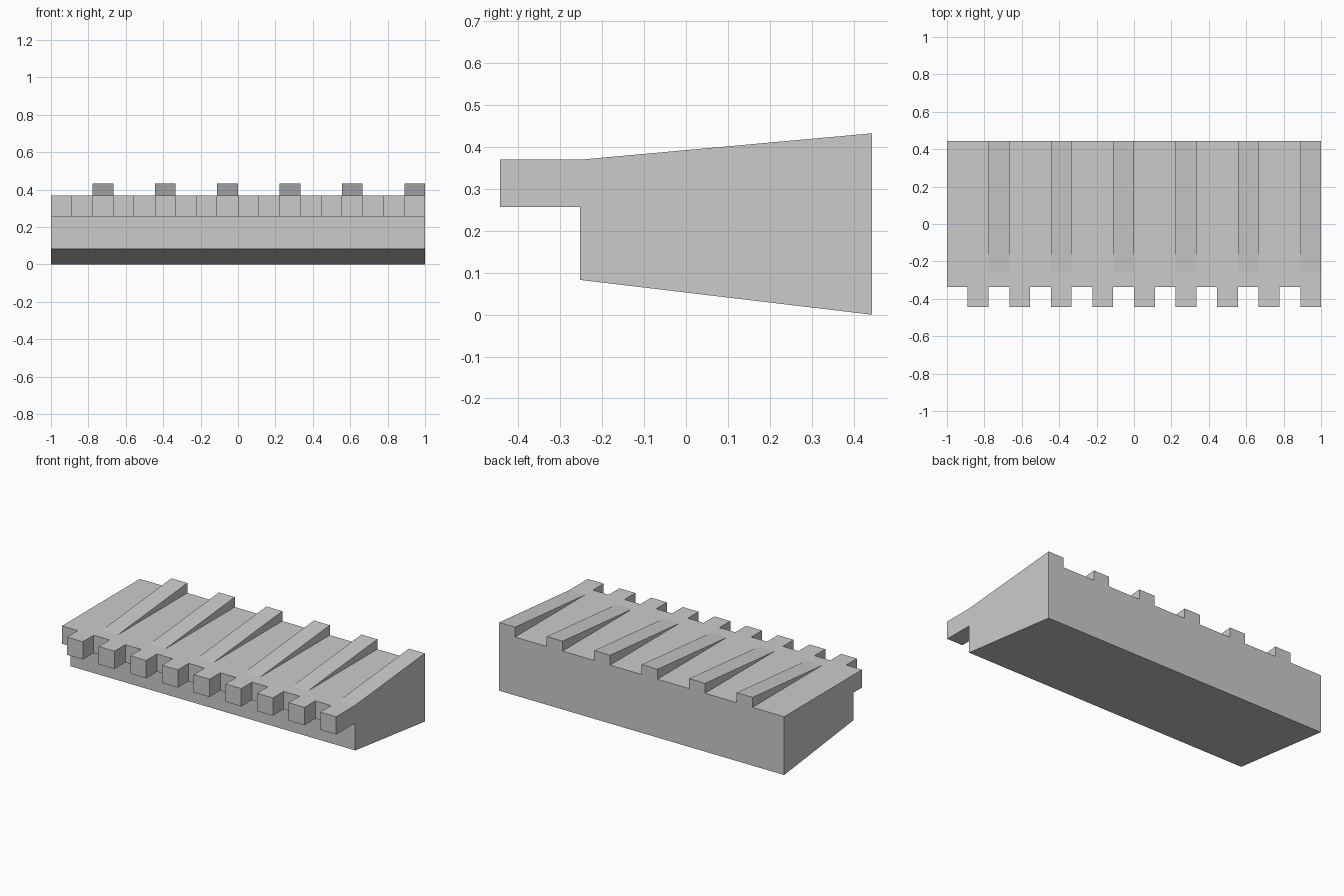
import bpy

if "Cube" in bpy.data.objects:
    bpy.data.objects.remove(bpy.data.objects["Cube"])

def extrude_profile(name, profile, x0, x1):
    """Solid made by sweeping a (y, z) profile from x0 to x1."""
    n = len(profile)
    verts = [(x, y, z) for x in (x0, x1) for y, z in profile]
    faces = [tuple(reversed(range(n))), tuple(range(n, 2 * n))]
    faces += [(i, (i + 1) % n, n + (i + 1) % n, n + i) for i in range(n)]
    mesh = bpy.data.meshes.new(name)
    mesh.from_pydata(verts, [], faces)
    mesh.update()
    obj = bpy.data.objects.new(name, mesh)
    bpy.context.collection.objects.link(obj)
    return obj

BACK, STEP, LIP, FRONT = 0.444, -0.253, -0.336, -0.444
TOP, LIP_BOTTOM, RIB_TOP = 0.37, 0.257, 0.433
W = 1 / 9  # width of one tooth or rib

# Body with sloped underside and overhanging front lip
extrude_profile("body", [(BACK, 0), (BACK, TOP), (LIP, TOP), (LIP, LIP_BOTTOM),
                         (STEP, LIP_BOTTOM), (STEP, 0.083)][::-1], -1, 1)

# Square teeth along the front lip
tooth = [(FRONT, LIP_BOTTOM), (LIP, LIP_BOTTOM), (LIP, TOP), (FRONT, TOP)]
for i in range(9):
    right = 1 - 2 * W * i
    extrude_profile(f"front_tooth_{i + 1}", tooth, right - W, right)

# Wedge ribs rising toward the back
rib = [(STEP, TOP), (BACK, TOP), (BACK, RIB_TOP)]
for i in range(6):
    right = 1 - 3 * W * i
    extrude_profile(f"wedge_rib_{i + 1}", rib, right - W, right)
